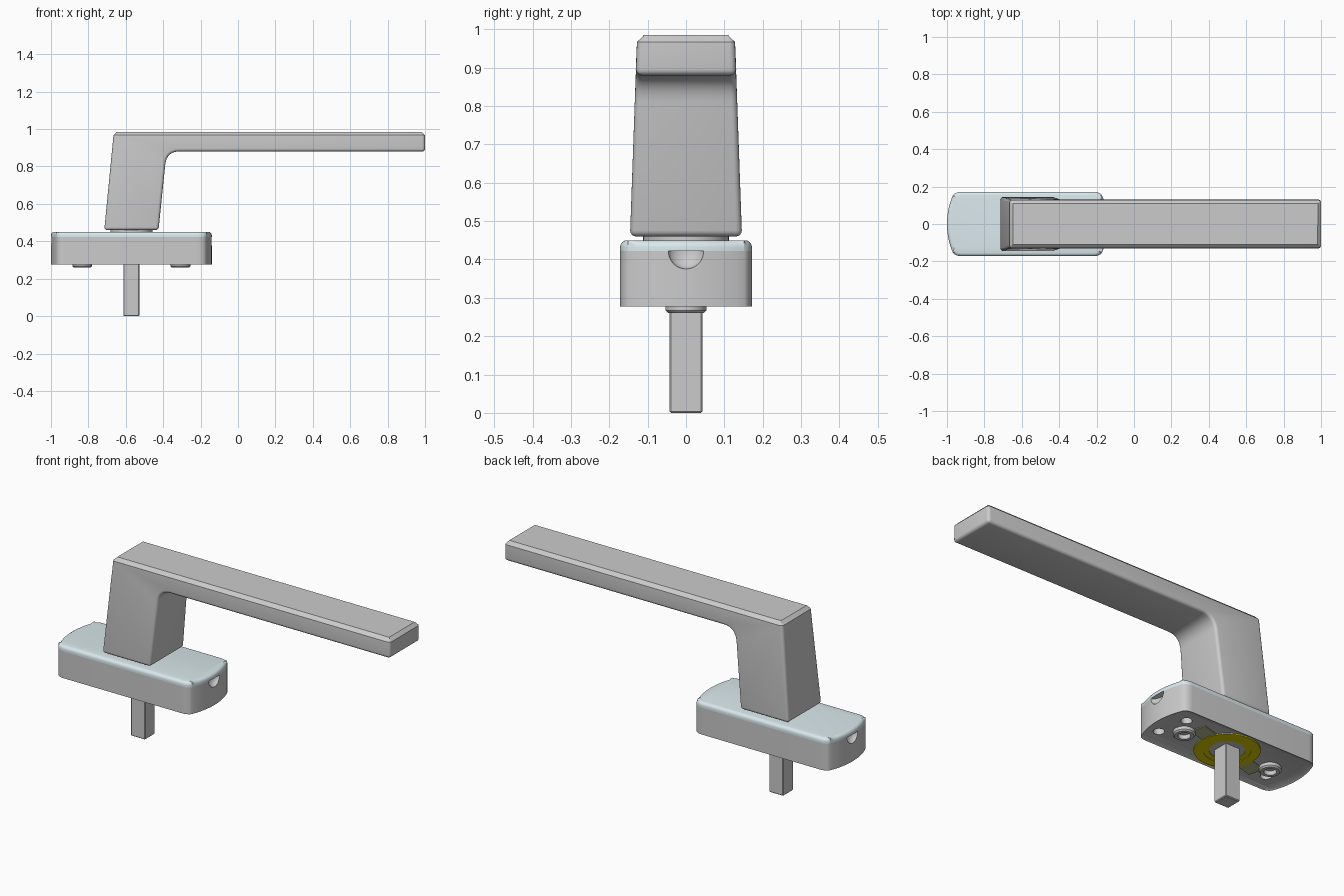
import bpy, bmesh, math

if "Cube" in bpy.data.objects:
    bpy.data.objects.remove(bpy.data.objects["Cube"])

CX = -0.57  # spindle axis


def finish(bm, name, color=None):
    bmesh.ops.recalc_face_normals(bm, faces=bm.faces)
    me = bpy.data.meshes.new(name)
    bm.to_mesh(me)
    bm.free()
    ob = bpy.data.objects.new(name, me)
    bpy.context.collection.objects.link(ob)
    if color:
        mat = bpy.data.materials.new(name + "_colour")
        mat.diffuse_color = (*color, 1)
        mat.use_nodes = True
        mat.node_tree.nodes["Principled BSDF"].inputs["Base Color"].default_value = mat.diffuse_color
        me.materials.append(mat)
    return ob


def activate(ob):
    bpy.ops.object.select_all(action='DESELECT')
    ob.select_set(True)
    bpy.context.view_layer.objects.active = ob


def smooth(ob):
    activate(ob)
    bpy.ops.object.shade_smooth_by_angle(angle=math.radians(32))


def prism(points, vec):
    bm = bmesh.new()
    face = bm.faces.new([bm.verts.new(p) for p in points])
    out = bmesh.ops.extrude_face_region(bm, geom=[face])
    bmesh.ops.translate(bm, vec=vec, verts=[v for v in out["geom"] if isinstance(v, bmesh.types.BMVert)])
    bmesh.ops.recalc_face_normals(bm, faces=bm.faces)
    return bm


def bevel(bm, test, width, segs):
    edges = [e for e in bm.edges if test(e)]
    bmesh.ops.bevel(bm, geom=edges, offset=width, segments=segs, profile=0.5, affect='EDGES')


def at_z(e, z):
    return all(abs(v.co.z - z) < 1e-4 for v in e.verts)


def upright(e):
    return abs(e.verts[0].co.z - e.verts[1].co.z) > 1e-3


def box(name, center, size, rot=0.0, chamfer=0.0, color=None):
    x, y, z = (s / 2 for s in size)
    bm = prism([(-x, -y, -z), (x, -y, -z), (x, y, -z), (-x, y, -z)], (0, 0, 2 * z))
    if chamfer:
        bevel(bm, lambda e: True, chamfer, 1)
    ob = finish(bm, name, color)
    ob.location, ob.rotation_euler.z = center, rot
    return ob


def lathe(name, profile, x, y=0.0, color=None, n=48):
    # closed ring section (r, z) revolved around a vertical axis
    bm = bmesh.new()
    rings = [[bm.verts.new((x + r * math.cos(2 * math.pi * i / n),
                            y + r * math.sin(2 * math.pi * i / n), z)) for i in range(n)]
             for r, z in profile]
    for a, b in zip(rings, rings[1:] + rings[:1]):
        for i in range(n):
            j = (i + 1) % n
            bm.faces.new((a[i], a[j], b[j], b[i]))
    ob = finish(bm, name, color)
    smooth(ob)
    return ob


def base_slab(z0, z1):
    # rectangle with bulged ends and rounded corners
    half, bulge, hy = 0.43, 0.04, 0.172
    rad = (hy * hy + bulge * bulge) / (2 * bulge)
    a = math.asin(hy / rad)
    arc = [a * (i / 8 - 1) for i in range(17)]
    pts = [(CX + s * (half - rad + rad * math.cos(t)), s * rad * math.sin(t), z0)
           for s in (1, -1) for t in arc]
    bm = prism(pts, (0, 0, z1 - z0))
    bevel(bm, lambda e: upright(e) and e.calc_face_angle() > 0.6, 0.035, 6)
    return bm


def cut(ob, cutter):
    cutter.hide_render = True
    activate(ob)
    mod = ob.modifiers.new("cut", 'BOOLEAN')
    mod.operation, mod.solver, mod.object = 'DIFFERENCE', 'EXACT', cutter
    bpy.ops.object.modifier_apply(modifier=mod.name)
    bpy.data.objects.remove(cutter)


# Base housing with a slightly recessed underside
bm = base_slab(0.277, 0.422)
bm.faces.ensure_lookup_table()
bottom = min(bm.faces, key=lambda f: f.calc_center_median().z)
bmesh.ops.inset_region(bm, faces=[bottom], thickness=0.01)
bmesh.ops.translate(bm, vec=(0, 0, 0.006), verts=bottom.verts)
housing = finish(bm, "base_housing")

# Pry notches at both ends, and blind holes underneath
for s in (1, -1):
    bm = bmesh.new()
    bmesh.ops.create_uvsphere(bm, u_segments=32, v_segments=16, radius=0.047)
    notch = finish(bm, "notch_cutter")
    notch.location = (CX + s * 0.432, 0, 0.4221)
    notch.scale.x = 0.7
    cut(housing, notch)
for x, y in ((-0.25, 0.085), (-0.215, -0.075), (-0.87, -0.075)):
    bm = bmesh.new()
    bmesh.ops.create_cone(bm, cap_ends=True, segments=24, radius1=0.027, radius2=0.027, depth=0.06)
    hole = finish(bm, "hole_cutter")
    hole.location = (x, y, 0.285)
    cut(housing, hole)
smooth(housing)

# Cover plate with rounded top edge
bm = base_slab(0.422, 0.45)
bevel(bm, lambda e: at_z(e, 0.45), 0.018, 4)
smooth(finish(bm, "base_cover", (0.7, 0.81, 0.84)))

# Collar under the handle
lathe("collar", [(0.04, 0.44), (0.112, 0.44), (0.112, 0.47), (0.04, 0.47)], CX)

# Handle: side profile extruded across, tapering upward
p0, p1, p2 = (-0.389, 0.81), (-0.381, 0.88), (-0.315, 0.88)
fillet = []
for i in range(9):
    t = i / 8
    fillet.append(tuple((1 - t) ** 2 * a + 2 * t * (1 - t) * b + t * t * c for a, b, c in zip(p0, p1, p2)))
side = [(-0.715, 0.46), (-0.425, 0.46)] + fillet + [(1, 0.88), (1, 0.985), (-0.664, 0.985)]
bm = prism([(x, -1, z) for x, z in side], (0, 2, 0))
for v in bm.verts:
    v.co.y *= 0.146 - 0.0357 * (v.co.z - 0.46)
bevel(bm, lambda e: e.calc_face_angle() > 0.6 and not at_z(e, 0.985), 0.016, 4)
bevel(bm, lambda e: at_z(e, 0.985) and e.calc_face_angle() > 0.6, 0.018, 1)
smooth(finish(bm, "handle"))

# Square spindle
box("spindle", (CX, 0, 0.23), (0.086, 0.086, 0.46), chamfer=0.004)

# Locating pegs with screw holes
for name, s in (("rear_peg", -1), ("front_peg", 1)):
    lathe(name, [(0.03, 0.32), (0.03, 0.26), (0.046, 0.26), (0.053, 0.267), (0.053, 0.32)], CX + s * 0.263)

# Stepped brass ring and its diagonal wing plate
lathe("spindle_ring", [(0.04, 0.31), (0.04, 0.287), (0.085, 0.287), (0.085, 0.28), (0.112, 0.28),
                       (0.112, 0.277), (0.157, 0.277), (0.157, 0.31)], CX, color=(0.72, 0.62, 0.0))
for name, s in (("rear_wing", -1), ("front_wing", 1)):
    a = math.radians(16)
    box(name, (CX + s * 0.185 * math.cos(a), s * 0.185 * math.sin(a), 0.289),
        (0.12, 0.085, 0.02), a, color=(0.5, 0.5, 0.28))
